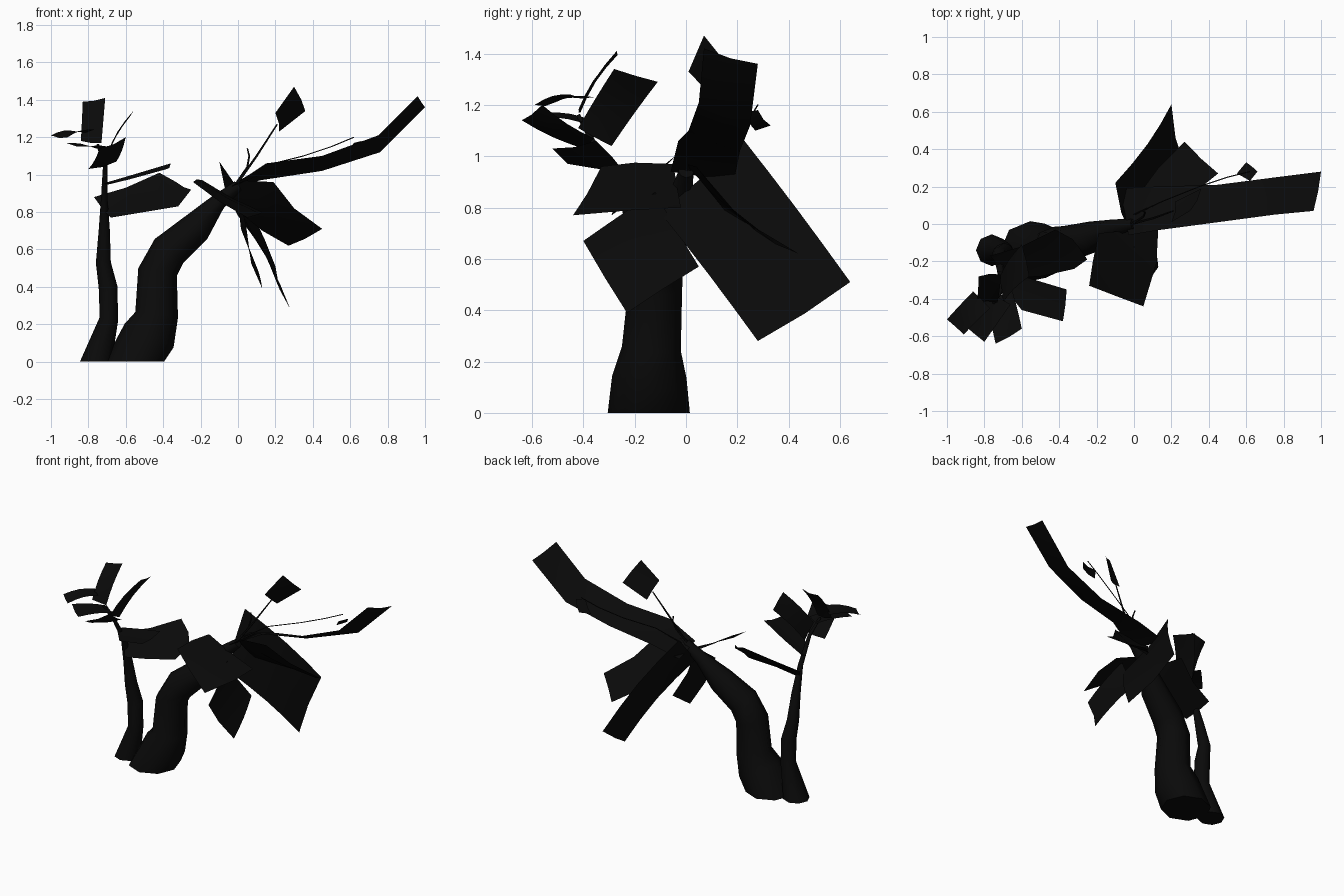
import bpy
import bmesh
import math
from mathutils import Vector

default_cube = bpy.data.objects.get("Cube")
if default_cube:
    bpy.data.objects.remove(default_cube)

# Single near-black colour for the whole plant
black = bpy.data.materials.new("near_black")
black.use_nodes = True
colour = (0.003, 0.003, 0.003, 1)
black.diffuse_color = colour
black.node_tree.nodes["Principled BSDF"].inputs["Base Color"].default_value = colour


def finish(name, bm, smooth_angle):
    """Turn a bmesh into a named, shaded object."""
    mesh = bpy.data.meshes.new(name)
    bm.to_mesh(mesh)
    bm.free()
    mesh.materials.append(black)
    obj = bpy.data.objects.new(name, mesh)
    bpy.context.collection.objects.link(obj)
    bpy.ops.object.select_all(action="DESELECT")
    obj.select_set(True)
    bpy.context.view_layer.objects.active = obj
    bpy.ops.object.shade_smooth_by_angle(angle=math.radians(smooth_angle))
    return obj


def tube(name, path, radii, sides=8):
    """Sweep a tapering ring along a path; ground rings lie flat."""
    bm = bmesh.new()
    points = [Vector(p) for p in path]
    last = len(points) - 1
    rings = []
    for i, (point, radius) in enumerate(zip(points, radii)):
        tangent = (points[min(i + 1, last)] - points[max(i - 1, 0)]).normalized()
        if point.z == 0:
            tangent = Vector((0, 0, 1))
        across = Vector((0, 1, 0))
        across = (across - tangent * across.dot(tangent)).normalized()
        other = tangent.cross(across)
        ring = []
        for k in range(sides):
            turn = math.tau * k / sides
            offset = across * math.cos(turn) + other * math.sin(turn)
            ring.append(bm.verts.new(point + offset * radius))
        rings.append(ring)
    for lower, upper in zip(rings, rings[1:]):
        for k in range(sides):
            n = (k + 1) % sides
            bm.faces.new((lower[k], lower[n], upper[n], upper[k]))
    bm.faces.new(list(reversed(rings[0])))
    bm.faces.new(rings[-1])
    bmesh.ops.recalc_face_normals(bm, faces=bm.faces)
    return finish(name, bm, 50)


def leaf(name, left_edge, right_edge, bend=0.0, fold=0.01, steps=4):
    """Loft a thin sheet between two edges, with a bend and a midrib fold."""
    left = [Vector(p) for p in left_edge]
    right = [Vector(p) for p in right_edge]
    normal = (left[-1] - left[0]).cross(right[0] - left[0]).normalized()
    if normal.z < 0:
        normal.negate()
    if len(left) == 2:
        bows = [normal * bend * math.sin(math.pi * s / steps) for s in range(steps + 1)]
        left = [left[0].lerp(left[1], s / steps) + bows[s] for s in range(steps + 1)]
        right = [right[0].lerp(right[1], s / steps) + bows[s] for s in range(steps + 1)]
    bm = bmesh.new()
    rows = []
    for a, b in zip(left, right):
        middle = (a + b) / 2 - normal * fold
        rows.append([bm.verts.new(p) for p in (a, middle, b)])
    for low, high in zip(rows, rows[1:]):
        for k in range(2):
            bm.faces.new((low[k], low[k + 1], high[k + 1], high[k]))
    return finish(name, bm, 40)


# Trunks
tube("main_trunk",
     [(-.555, -.145, 0), (-.475, -.143, .14), (-.435, -.135, .25), (-.43, -.12, .48),
      (-.37, -.11, .59), (-.225, -.07, .715), (-.11, -.02, .85), (0, 0, .94)],
     [.16, .145, .115, .105, .1, .085, .045, .03])
tube("side_trunk",
     [(-.76, -.14, 0), (-.69, -.15, .23), (-.695, -.15, .4), (-.72, -.16, .53),
      (-.715, -.2, .7), (-.715, -.25, .88), (-.71, -.36, 1.05), (-.75, -.42, 1.16)],
     [.085, .05, .05, .04, .03, .017, .012, .008])

# Fine stems
tube("upright_stem", [(-.02, 0, .93), (.1, .03, 1.1), (.21, .07, 1.27)],
     [.007, .006, .004], sides=5)
tube("curled_stem", [(-.01, 0, .95), (.05, .04, 1.04), (.06, .06, 1.1), (.05, .07, 1.14)],
     [.008, .006, .005, .004], sides=5)
tube("vine", [(0, .05, .96), (.15, .12, 1.05), (.35, .2, 1.1), (.5, .25, 1.15), (.62, .28, 1.2)],
     [.004, .003, .003, .003, .003], sides=5)

# Large leaves around the main crown
leaf("broad_back_leaf", [(-.1, .22, 1.07), (.2, .64, .51)],
     [(0, -.1, .78), (.28, .28, .28)], bend=.025, fold=.02)
leaf("drooping_front_leaf", [(0, -.12, .86), (.05, -.4, .67)],
     [(.07, .05, .57), (.13, -.23, .39)], bend=.01, fold=.02)
leaf("level_front_leaf", [(-.19, -.05, .97), (-.22, -.2, .975), (-.24, -.33, .96)],
     [(.13, -.02, .8), (.12, -.21, .79), (.05, -.44, .77)])
leaf("side_leaf",
     [(0, 0, .97), (.19, .04, .96), (.3, .15, .82), (.45, .27, .71)],
     [(-.05, .08, .91), (.02, .15, .79), (.13, .3, .7), (.27, .44, .62)])
leaf("long_leaf",
     [(-.03, -.06, .94), (.15, -.03, 1.06), (.45, .01, 1.1), (.75, .05, 1.21), (.96, .07, 1.42)],
     [(-.08, .19, .92), (.12, .2, .97), (.45, .21, 1.02), (.76, .25, 1.12), (1, .28, 1.36)])
leaf("upright_leaf", [(.2, .01, 1.33), (.3, .07, 1.47)],
     [(.22, .12, 1.23), (.36, .19, 1.34)])
leaf("vine_leaf", [(.55, .27, 1.1), (.6, .33, 1.12)],
     [(.62, .23, 1.17), (.66, .28, 1.18)])

# Leaves on the side trunk
leaf("low_leaf",
     [(-.77, -.17, .88), (-.6, -.12, .93), (-.42, -.03, 1.01), (-.33, -.08, .96)],
     [(-.68, -.29, .77), (-.5, -.28, .8), (-.32, -.24, .83), (-.25, -.19, .92)])
leaf("inner_leaf",
     [(-.73, -.25, .95), (-.56, -.29, 1.0), (-.36, -.35, 1.06)],
     [(-.72, -.31, .95), (-.6, -.46, .97), (-.38, -.52, 1.03)])
leaf("tilted_leaf", [(-.72, -.29, 1.04), (-.6, -.11, 1.29)],
     [(-.7, -.42, 1.11), (-.56, -.28, 1.34)], bend=.015, fold=.005)
leaf("top_leaf", [(-.84, -.42, 1.18), (-.83, -.28, 1.39)],
     [(-.73, -.42, 1.17), (-.71, -.27, 1.41)], bend=.015)
leaf("outer_leaf", [(-.86, -.36, 1.23), (-1, -.51, 1.21)],
     [(-.77, -.45, 1.24), (-.91, -.59, 1.2)], bend=.015)
leaf("lower_outer_leaf", [(-.76, -.37, 1.14), (-.92, -.53, 1.17)],
     [(-.66, -.43, 1.14), (-.8, -.63, 1.15)], bend=.01)
leaf("front_leaf", [(-.8, -.4, 1.03), (-.74, -.64, 1.14)],
     [(-.65, -.36, 1.07), (-.6, -.56, 1.2)], bend=-.01)
